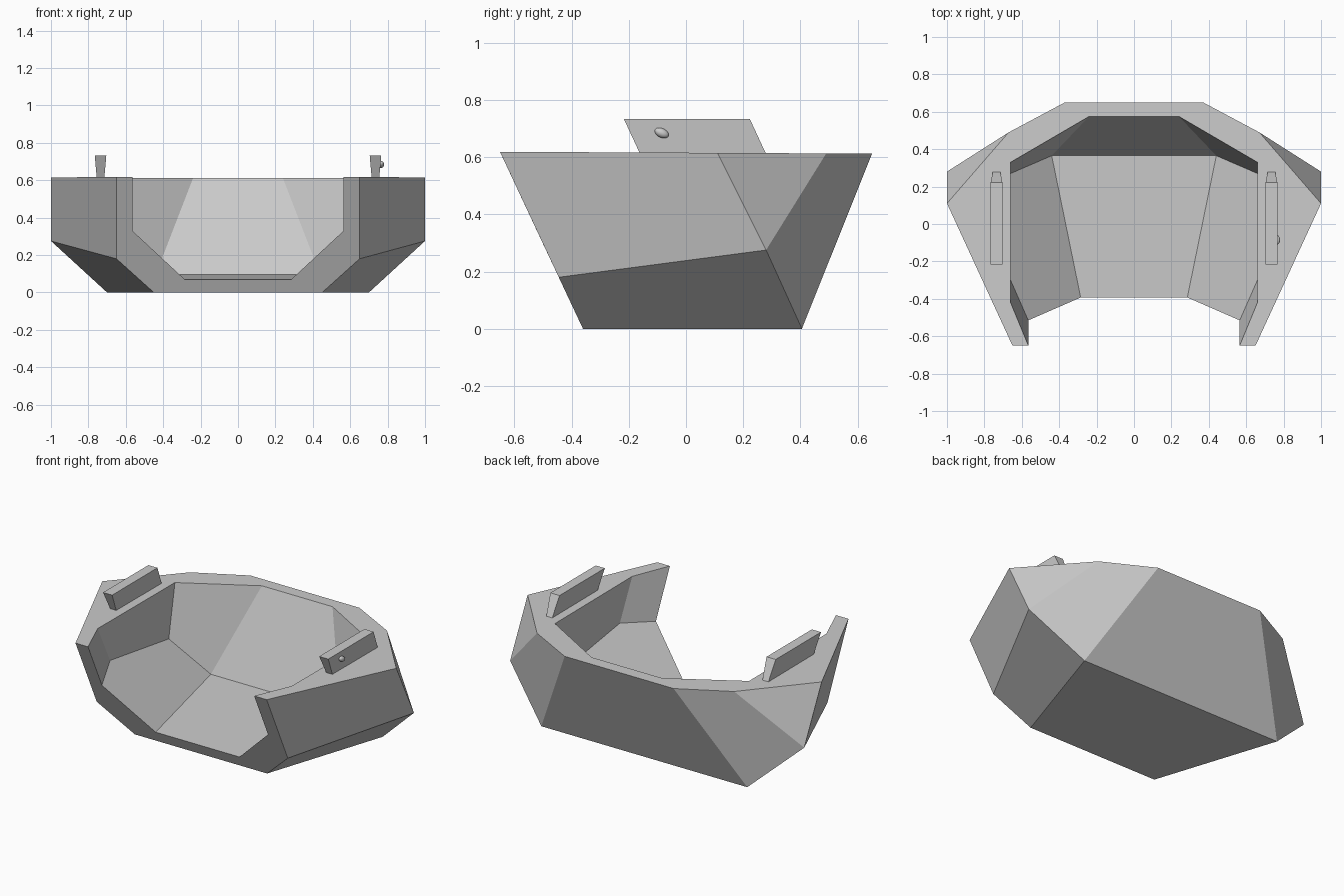
import bpy
import bmesh
import math

if "Cube" in bpy.data.objects:
    bpy.data.objects.remove(bpy.data.objects["Cube"], do_unlink=True)

grey = bpy.data.materials.new("plain grey")
grey.use_nodes = True
colour = (0.6, 0.6, 0.6, 1)
grey.diffuse_color = colour
grey.node_tree.nodes["Principled BSDF"].inputs["Base Color"].default_value = colour


def build(name, points, faces):
    """Half model on +x from named points, mirrored to the other side."""
    bm = bmesh.new()
    verts = {key: bm.verts.new(co) for key, co in points.items()}
    for face in faces:
        bm.faces.new([verts[key] for key in face.split()])
    bmesh.ops.recalc_face_normals(bm, faces=bm.faces)
    mesh = bpy.data.meshes.new(name)
    bm.to_mesh(mesh)
    bm.free()
    mesh.materials.append(grey)
    obj = bpy.data.objects.new(name, mesh)
    bpy.context.collection.objects.link(obj)
    mirror = obj.modifiers.new("Mirror", "MIRROR")
    mirror.use_clip = True
    mirror.merge_threshold = 0.0005
    return obj


def rim(x, y):
    return (x, y, 0.615 - 0.005 * y)


def front(x, z):
    """Point on the leaning front plane."""
    return (x, -0.36 - 0.47 * z, z)


# Faceted tub: outer hull, rim, and hollow interior open to the front
points = {
    # outer rim
    "tip": rim(0.65, -0.65), "side": rim(1, 0.11),
    "corner": rim(0.67, 0.49), "back": rim(0.37, 0.65), "back_mid": rim(0, 0.65),
    # outer hull
    "chin": front(0.65, 0.18), "hip": (1, 0.28, 0.275),
    "base_front": front(0.45, 0), "base_front_mid": front(0, 0),
    "base_back": (0.7, 0.405, 0), "base_back_mid": (0, 0.405, 0),
    # inner rim
    "in_tip": rim(0.565, -0.65), "in_front": rim(0.66, -0.42),
    "in_side": rim(0.66, 0.33), "in_back": rim(0.24, 0.575), "in_back_mid": rim(0, 0.575),
    # inner bowl
    "jamb": front(0.565, 0.33), "low_front": (0.66, -0.3, 0.375), "low_side": (0.66, 0.27, 0.29),
    "floor_front": front(0.285, 0.07), "floor_front_mid": front(0, 0.07),
    "floor_back": (0.44, 0.365, 0.095), "floor_back_mid": (0, 0.365, 0.095),
}
build("tub", points, [
    "tip side corner back back_mid in_back_mid in_back in_side in_front in_tip",
    "tip chin hip side",
    "side hip corner",
    "corner hip base_back back",
    "back base_back base_back_mid back_mid",
    "chin base_front base_back hip",
    "base_front base_front_mid base_back_mid base_back",
    "tip in_tip jamb floor_front floor_front_mid base_front_mid base_front chin",
    "in_tip in_front low_front jamb",
    "in_front in_side low_side low_front",
    "in_side in_back floor_back low_side",
    "in_back in_back_mid floor_back_mid floor_back",
    "jamb low_front low_side floor_back floor_front",
    "floor_front floor_back floor_back_mid floor_front_mid",
])

# Leaning rails on the rim, wider at the top
rail = {}
for level, z, shift, half in (("low", 0.61, 0.0, 0.02), ("top", 0.733, -0.057, 0.031)):
    for end, y in (("f", -0.16), ("b", 0.28)):
        for side, sign in (("i", -1), ("o", 1)):
            rail[level + end + side] = (0.735 + sign * half, y + shift, z)
build("armrests", rail, [
    "lowfi lowfo lowbo lowbi", "topfi topfo topbo topbi",
    "lowfi lowfo topfo topfi", "lowbi lowbo topbo topbi",
    "lowfi lowbi topbi topfi", "lowfo lowbo topbo topfo",
])

# Small oval button on the left rail's outer side
bpy.ops.mesh.primitive_uv_sphere_add(
    segments=24, ring_count=12, location=(0.765, -0.085, 0.684), rotation=(math.radians(-25), 0, 0))
button = bpy.context.object
button.name = "armrest_button"
button.scale = (0.016, 0.026, 0.016)
button.data.materials.append(grey)
bpy.ops.object.shade_smooth()
